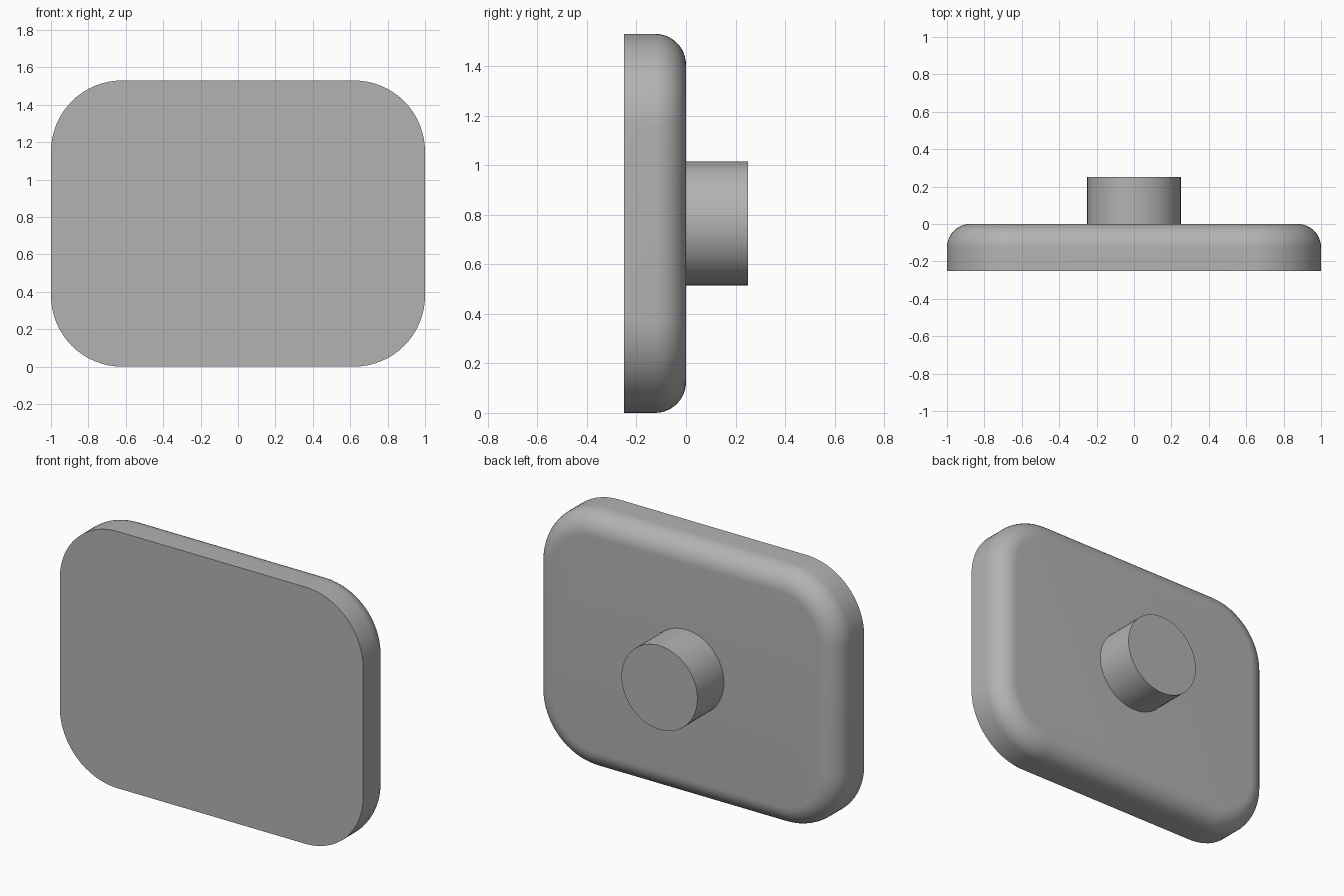
import bpy, bmesh, math
from mathutils import Matrix

if "Cube" in bpy.data.objects:
    bpy.data.objects.remove(bpy.data.objects["Cube"], do_unlink=True)

WIDTH, HEIGHT, DEPTH = 2.0, 1.53, 0.25
CORNER, FILLET = 0.38, 0.125
PIN_RADIUS, PIN_LENGTH = 0.25, 0.25
MID = HEIGHT / 2

grey = bpy.data.materials.new("plain grey")
grey.use_nodes = True
colour = (0.45, 0.45, 0.45, 1)
grey.diffuse_color = colour
grey.node_tree.nodes["Principled BSDF"].inputs["Base Color"].default_value = colour


def finish(bm, name):
    bmesh.ops.recalc_face_normals(bm, faces=bm.faces)
    mesh = bpy.data.meshes.new(name)
    bm.to_mesh(mesh)
    bm.free()
    mesh.materials.append(grey)
    obj = bpy.data.objects.new(name, mesh)
    bpy.context.collection.objects.link(obj)
    bpy.ops.object.select_all(action='DESELECT')
    obj.select_set(True)
    bpy.context.view_layer.objects.active = obj
    bpy.ops.object.shade_smooth_by_angle(angle=math.radians(30))
    return obj


def outline(bm, inset, y, steps=16):
    """Rounded rectangle ring, shrunk by inset, at depth y."""
    ring = []
    for q, (sx, sz) in enumerate([(1, 1), (-1, 1), (-1, -1), (1, -1)]):
        cx = sx * (WIDTH / 2 - CORNER)
        cz = MID + sz * (MID - CORNER)
        for i in range(steps + 1):
            a = (q + i / steps) * math.pi / 2
            r = CORNER - inset
            ring.append(bm.verts.new((cx + r * math.cos(a), y, cz + r * math.sin(a))))
    return ring


# Plate: flat front, straight rim, rounded back edge
bm = bmesh.new()
rings = [outline(bm, 0, -DEPTH)]
STEPS = 12
for i in range(STEPS + 1):
    a = i / STEPS * math.pi / 2
    rings.append(outline(bm, FILLET * (1 - math.cos(a)), FILLET * (math.sin(a) - 1)))
for lower, upper in zip(rings, rings[1:]):
    n = len(lower)
    for i in range(n):
        j = (i + 1) % n
        bm.faces.new((lower[i], lower[j], upper[j], upper[i]))
bm.faces.new(rings[0])
bm.faces.new(rings[-1])
finish(bm, "plate")

# Round pin standing out of the back
bm = bmesh.new()
bmesh.ops.create_cone(bm, cap_ends=True, segments=64, radius1=PIN_RADIUS,
                      radius2=PIN_RADIUS, depth=PIN_LENGTH,
                      matrix=Matrix.Translation((0, PIN_LENGTH / 2, MID))
                      @ Matrix.Rotation(math.pi / 2, 4, 'X'))
finish(bm, "back_pin")
